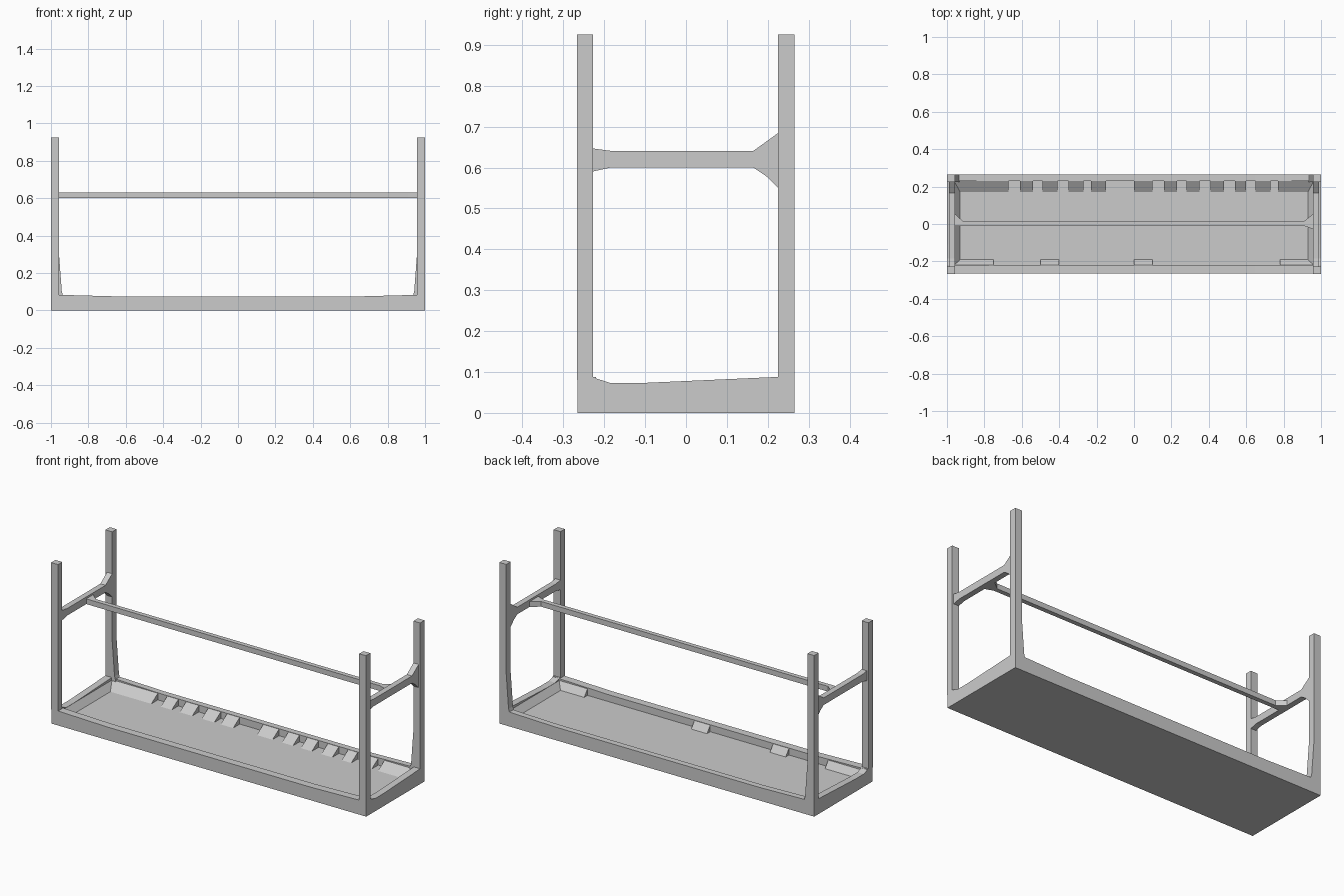
import bpy, bmesh

if "Cube" in bpy.data.objects:
    bpy.data.objects.remove(bpy.data.objects["Cube"])

AXES = {'x': lambda a, b, t: (t, a, b),   # profile in y,z
        'y': lambda a, b, t: (a, t, b),   # profile in x,z
        'z': lambda a, b, t: (a, b, t)}   # profile in x,y


def prism(name, axis, profile, spans):
    """Extrude a 2D profile along an axis over one or more spans."""
    bm = bmesh.new()
    for lo, hi in spans:
        rings = [[bm.verts.new(AXES[axis](a, b, t)) for a, b in profile] for t in (lo, hi)]
        bm.faces.new(rings[0])
        bm.faces.new(rings[1][::-1])
        n = len(profile)
        for i in range(n):
            j = (i + 1) % n
            bm.faces.new((rings[0][i], rings[0][j], rings[1][j], rings[1][i]))
    bmesh.ops.recalc_face_normals(bm, faces=bm.faces)
    mesh = bpy.data.meshes.new(name)
    bm.to_mesh(mesh)
    bm.free()
    obj = bpy.data.objects.new(name, mesh)
    bpy.context.collection.objects.link(obj)
    return obj


FLOOR = 0.035

# Tray floor
prism("tray_floor", 'z', [(-0.97, -0.24), (0.97, -0.24), (0.97, 0.24), (-0.97, 0.24)], [(0, FLOOR)])

# Long tray rims, rising slightly towards the corners
rim = [(-1, 0), (1, 0), (1, 0.088), (0.95, 0.083), (0.65, 0.075),
       (-0.65, 0.075), (-0.95, 0.083), (-1, 0.088)]
prism("front_rim", 'y', rim, [(-0.265, -0.22)])
prism("back_rim", 'y', rim, [(0.23, 0.265)])

# Sloped blocks along the inside of the back rim, separated by notches
notches = [(-0.67, -0.61), (-0.54, -0.49), (-0.41, -0.35), (-0.27, -0.23), (-0.15, 0.0),
           (0.10, 0.16), (0.23, 0.28), (0.35, 0.41), (0.48, 0.54), (0.60, 0.65), (0.73, 0.77)]
edges = [-0.96] + [v for n in notches for v in n] + [0.955]
prism("back_slope_blocks", 'x', [(0.17, FLOOR), (0.23, FLOOR), (0.23, 0.073)],
      list(zip(edges[0::2], edges[1::2])))

# Sloped blocks along the inside of the front rim
prism("front_slope_blocks", 'x', [(-0.19, FLOOR), (-0.22, FLOOR), (-0.22, 0.073)],
      [(-0.96, -0.75), (-0.50, -0.40), (0.0, 0.10), (0.78, 0.955)])

# Parts repeated at both ends
end_rim = [(-0.265, 0), (0.265, 0), (0.265, 0.088), (0.225, 0.088), (-0.11, 0.073),
           (-0.185, 0.073), (-0.228, 0.087), (-0.265, 0.088)]
cross_bar = [(-0.23, 0.59), (-0.185, 0.60), (0.165, 0.60), (0.195, 0.58), (0.226, 0.55),
             (0.226, 0.685), (0.165, 0.641), (-0.185, 0.641), (-0.23, 0.647)]
for s, side in ((-1, "left"), (1, "right")):
    prism(side + "_rim", 'x', end_rim, [sorted((s * 1.0, s * 0.96))])
    prism(side + "_slope", 'y', [(s * 0.96, FLOOR), (s * 0.93, FLOOR), (s * 0.96, 0.072)],
          [(-0.22, 0.23)])
    prism(side + "_cross_bar", 'x', cross_bar, [sorted((s * 0.99, s * 0.957))])
    prism(side + "_front_leg", 'y',
          [(s, 0.08), (s * 0.957, 0.08), (s * 0.957, 0.925), (s, 0.925)], [(-0.267, -0.228)])
    # Back leg flares inward where it meets the tray
    prism(side + "_back_leg", 'y',
          [(s, 0.06), (s * 0.93, 0.06), (s * 0.942, 0.10), (s * 0.957, 0.30),
           (s * 0.957, 0.925), (s, 0.925)], [(0.225, 0.265)])

# Long stretcher with flared ends joining the cross bars
prism("long_stretcher", 'z',
      [(-0.965, -0.01), (0.91, -0.01), (0.965, -0.03), (0.965, 0.06),
       (0.91, 0.016), (-0.915, 0.016), (-0.965, 0.06)], [(0.60, 0.63)])
